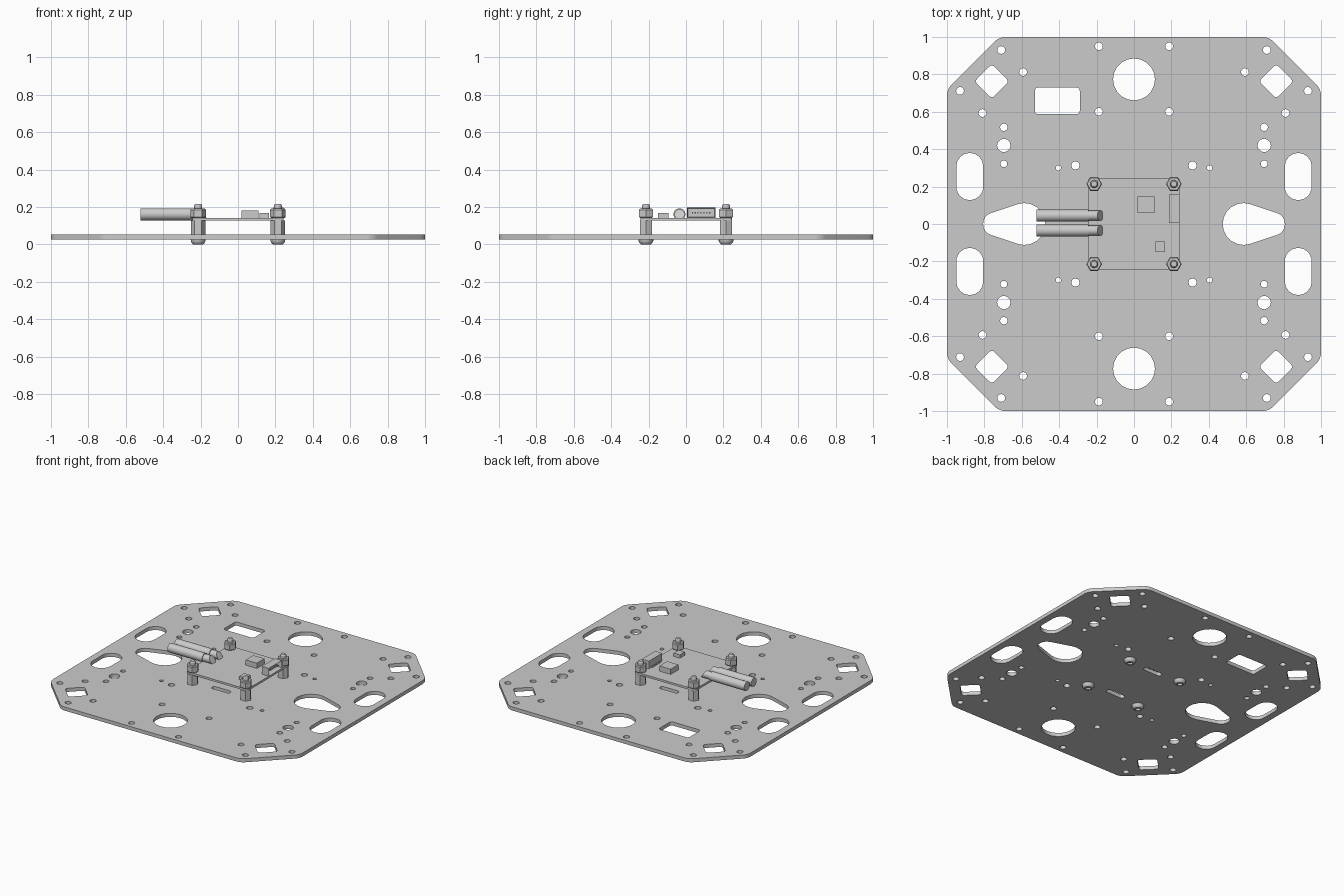
import bpy, bmesh, math
from mathutils import Vector, Matrix

if "Cube" in bpy.data.objects:
    bpy.data.objects.remove(bpy.data.objects["Cube"])

grey = bpy.data.materials.new("light_grey")
grey.use_nodes = True
grey.diffuse_color = (0.6, 0.6, 0.6, 1)
grey.node_tree.nodes["Principled BSDF"].inputs["Base Color"].default_value = (0.6, 0.6, 0.6, 1)


def finish(bm, name):
    """Clean the mesh and make it a smooth-by-angle object."""
    bmesh.ops.remove_doubles(bm, verts=bm.verts, dist=1e-5)
    bmesh.ops.recalc_face_normals(bm, faces=bm.faces)
    me = bpy.data.meshes.new(name)
    bm.to_mesh(me)
    bm.free()
    me.materials.clear()
    me.materials.append(grey)
    ob = bpy.data.objects.new(name, me)
    bpy.context.collection.objects.link(ob)
    bpy.ops.object.select_all(action='DESELECT')
    ob.select_set(True)
    bpy.context.view_layer.objects.active = ob
    bpy.ops.object.shade_smooth_by_angle(angle=math.radians(32))
    return ob


def arc(c, r, a0, a1, n):
    return [(c[0] + r * math.cos(a0 + (a1 - a0) * i / n),
             c[1] + r * math.sin(a0 + (a1 - a0) * i / n)) for i in range(n + 1)]


def circle(x, y, r, n=12):
    return arc((x, y), r, 0, math.tau, n)[:-1]


def capsule(c1, r1, c2, r2):
    """Outline around two circles: a slot, or a teardrop when radii differ."""
    d = Vector(c2) - Vector(c1)
    t = math.atan2(d.y, d.x)
    a = math.acos((r1 - r2) / d.length)
    return arc(c1, r1, t + a, t + math.tau - a, 12) + arc(c2, r2, t - a, t + a, 8)


def rounded(points, r, n=4):
    """Polygon with its corners filleted."""
    out = []
    for i, p in enumerate(points):
        p = Vector(p)
        u = (Vector(points[i - 1]) - p).normalized()
        v = (Vector(points[(i + 1) % len(points)]) - p).normalized()
        half = u.angle(v) / 2
        c = p + (u + v).normalized() * r / math.sin(half)
        a = p + u * r / math.tan(half) - c
        b = p + v * r / math.tan(half) - c
        a0 = math.atan2(a.y, a.x)
        turn = (math.atan2(b.y, b.x) - a0 + math.pi) % math.tau - math.pi
        out += arc(c, r, a0, a0 + turn, n)
    return out


def rect(x0, x1, y0, y1):
    return [(x0, y0), (x1, y0), (x1, y1), (x0, y1)]


def sheet(name, loops, z0, z1):
    """Flat sheet: first loop is the outline, the others are holes."""
    cu = bpy.data.curves.new(name + "_outline", 'CURVE')
    cu.dimensions = '2D'
    cu.fill_mode = 'BOTH'
    cu.extrude = (z1 - z0) / 2
    for loop in loops:
        s = cu.splines.new('POLY')
        s.points.add(len(loop) - 1)
        for pt, (x, y) in zip(s.points, loop):
            pt.co = (x, y, 0, 1)
        s.use_cyclic_u = True
    tmp = bpy.data.objects.new(name + "_outline", cu)
    bpy.context.collection.objects.link(tmp)
    dg = bpy.context.evaluated_depsgraph_get()
    me = bpy.data.meshes.new_from_object(tmp.evaluated_get(dg))
    bm = bmesh.new()
    bm.from_mesh(me)
    bmesh.ops.translate(bm, verts=bm.verts, vec=(0, 0, (z0 + z1) / 2))
    bpy.data.objects.remove(tmp)
    bpy.data.meshes.remove(me)
    return finish(bm, name)


def lathe(name, profile, x, y, n):
    """Revolve (radius, height) pairs; six sides give hexagonal parts."""
    bm = bmesh.new()
    rings = [[bm.verts.new((x + px, y + py, z)) for px, py in circle(0, 0, max(r, 1e-7), n)]
             for r, z in profile]
    for a, b in zip(rings, rings[1:]):
        for i in range(n):
            j = (i + 1) % n
            bm.faces.new((a[i], a[j], b[j], b[i]))
    bmesh.ops.dissolve_degenerate(bm, dist=1e-6, edges=bm.edges)
    return finish(bm, name)


def box_bm(x0, x1, y0, y1, z0, z1):
    m = Matrix.Translation(((x0 + x1) / 2, (y0 + y1) / 2, (z0 + z1) / 2))
    m = m @ Matrix.Diagonal((x1 - x0, y1 - y0, z1 - z0, 1))
    bm = bmesh.new()
    bmesh.ops.create_cube(bm, size=1, matrix=m)
    return bm


# Base plate: chamfered square with a symmetric hole pattern
outline = []
for sx, sy in ((1, 1), (-1, 1), (-1, -1), (1, -1)):
    pair = [(sx, 0.72 * sy), (0.72 * sx, sy)]
    outline += pair if sx * sy > 0 else pair[::-1]
holes = [rounded(rect(-0.53, -0.29, 0.587, 0.73), 0.018)]
round_holes = [(0.188, 0.95, 0.021), (0.188, 0.6, 0.021), (0.71, 0.93, 0.021),
               (0.93, 0.712, 0.021), (0.593, 0.812, 0.021), (0.81, 0.593, 0.021),
               (0.696, 0.517, 0.02), (0.696, 0.42, 0.036), (0.696, 0.322, 0.018),
               (0.404, 0.3, 0.014), (0.313, 0.313, 0.022)]
for sx in (-1, 1):
    holes.append(capsule((0.586 * sx, 0), 0.112, (0.745 * sx, 0), 0.062))
    for sy in (-1, 1):
        holes += [circle(x * sx, y * sy, r) for x, y, r in round_holes]
        holes.append(capsule((0.878 * sx, 0.2 * sy), 0.072, (0.878 * sx, 0.308 * sy), 0.072))
        cx, cy, d = 0.76 * sx, 0.763 * sy, 0.092
        holes.append(rounded([(cx + d, cy), (cx, cy + d), (cx - d, cy), (cx, cy - d)], 0.018))
for sy in (-1, 1):
    holes.append(circle(0, 0.773 * sy, 0.112, 20))
    holes.append(capsule((-0.055, 0.19 * sy), 0.018, (0.055, 0.19 * sy), 0.018))
sheet("base_plate", [rounded(outline, 0.085, 6)] + holes, 0.027, 0.053)

# Circuit board
sheet("circuit_board", [rounded(rect(-0.244, 0.244, -0.243, 0.246), 0.012)], 0.127, 0.142)

# Bolt, standoff and nut at each board corner
for sx in (-1, 1):
    for sy in (-1, 1):
        x, y = 0.213 * sx, 0.214 * sy
        lathe("bolt", [(0, 0.014), (0.016, 0.014), (0.016, 0), (0.026, 0), (0.034, 0.007),
                       (0.039, 0.017), (0.04, 0.027), (0.021, 0.027), (0.021, 0.208),
                       (0.015, 0.217), (0, 0.217)], x, y, 16)
        lathe("standoff", [(0, 0.053), (0.038, 0.053), (0.038, 0.127), (0, 0.127)], x, y, 6)
        lathe("nut", [(0, 0.142), (0.037, 0.142), (0.042, 0.147), (0.042, 0.185),
                      (0.037, 0.191), (0, 0.191)], x, y, 6)

# Two power wires with slanted solder ends
for cy in (-0.035, 0.045):
    for name, x0, x1, r, slant in (("wire", -0.52, -0.242, 0.032, 0),
                                   ("wire_end", -0.25, -0.18, 0.027, 0.6)):
        bm = bmesh.new()
        m = Matrix.Translation(((x0 + x1) / 2, cy, 0.161)) @ Matrix.Rotation(math.pi / 2, 4, 'Y')
        bmesh.ops.create_cone(bm, cap_ends=True, segments=20, radius1=r, radius2=r,
                              depth=x1 - x0, matrix=m)
        for v in bm.verts:
            if v.co.x > (x0 + x1) / 2:
                v.co.x -= slant * (v.co.z - 0.161)
        finish(bm, name)

# Chips
finish(box_bm(0.02, 0.11, 0.059, 0.147, 0.142, 0.18), "large_chip")
finish(box_bm(0.115, 0.165, -0.15, -0.094, 0.142, 0.167), "small_chip")

# Side connector, hollow on its outer side, with a row of pins
bm = box_bm(0.187, 0.243, 0.005, 0.158, 0.142, 0.198)
mouth = [max(bm.faces, key=lambda f: f.calc_center_median().x)]
bmesh.ops.inset_region(bm, faces=mouth, thickness=0.008)
bmesh.ops.translate(bm, verts=mouth[0].verts, vec=(-0.04, 0, 0))
finish(bm, "connector_shell")
for i in range(7):
    y = 0.034 + i * 0.0155
    finish(box_bm(0.2, 0.235, y - 0.003, y + 0.003, 0.166, 0.172), "connector_pin")
    finish(box_bm(0.178, 0.188, y - 0.003, y + 0.003, 0.142, 0.15), "connector_lead")
